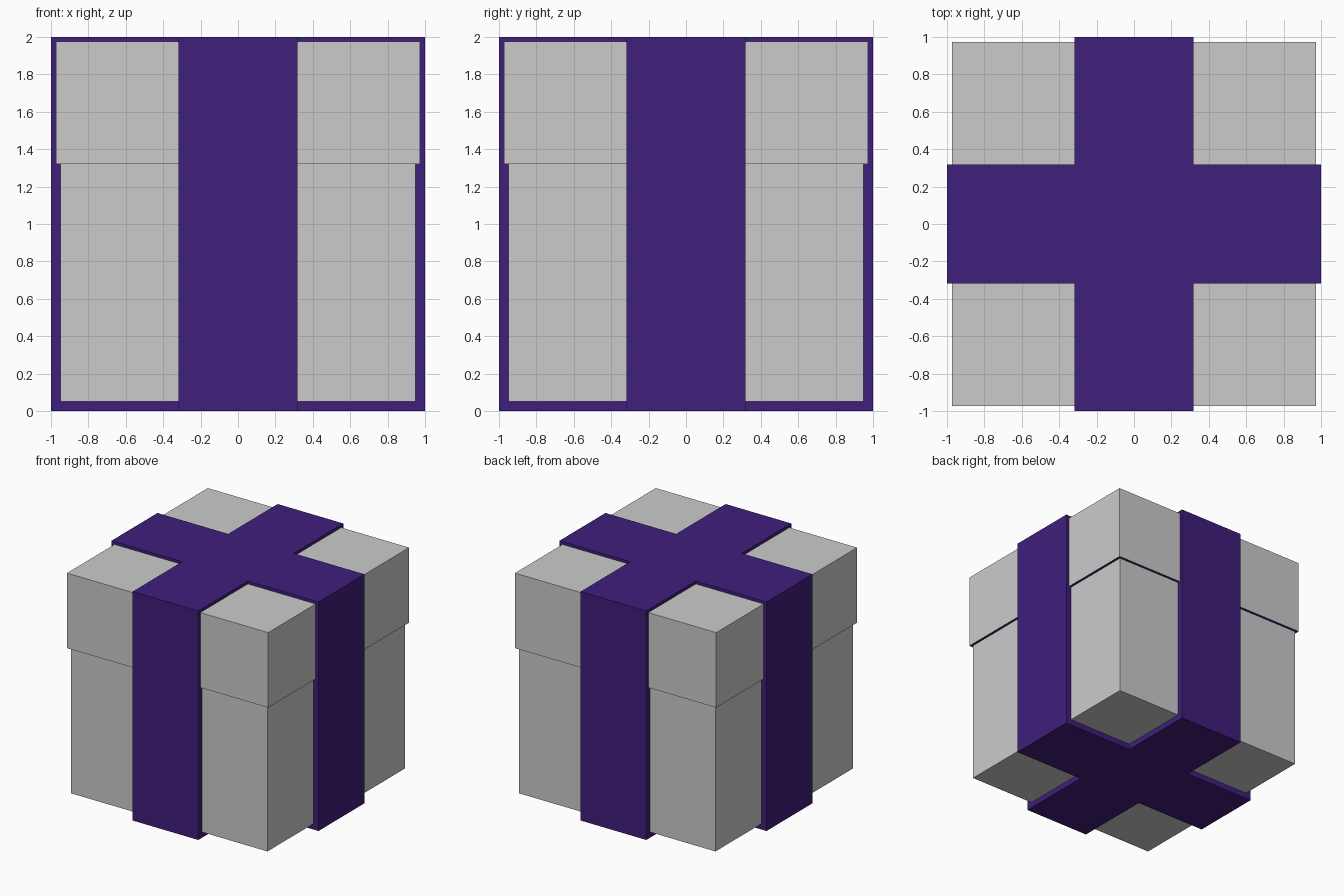
import bpy, bmesh

if "Cube" in bpy.data.objects:
    bpy.data.objects.remove(bpy.data.objects["Cube"])

purple = bpy.data.materials.new("purple_ribbon")
purple.diffuse_color = (0.05, 0.013, 0.2, 1)
purple.use_nodes = True
purple.node_tree.nodes["Principled BSDF"].inputs["Base Color"].default_value = purple.diffuse_color
grey = bpy.data.materials.new("plain_grey")
grey.diffuse_color = (0.8, 0.8, 0.8, 1)
grey.use_nodes = True
grey.node_tree.nodes["Principled BSDF"].inputs["Base Color"].default_value = grey.diffuse_color


def prism(name, outline, z0, z1, mats=()):
    """Extrude a flat outline from z0 up to z1."""
    bm = bmesh.new()
    base = bm.faces.new([bm.verts.new((x, y, z0)) for x, y in outline])
    ext = bmesh.ops.extrude_face_region(bm, geom=[base], use_keep_orig=True)
    top = [v for v in ext["geom"] if isinstance(v, bmesh.types.BMVert)]
    bmesh.ops.translate(bm, verts=top, vec=(0, 0, z1 - z0))
    bmesh.ops.recalc_face_normals(bm, faces=bm.faces)
    mesh = bpy.data.meshes.new(name)
    bm.to_mesh(mesh)
    bm.free()
    obj = bpy.data.objects.new(name, mesh)
    bpy.context.collection.objects.link(obj)
    for m in mats:
        mesh.materials.append(m)
    return obj


def square(h):
    return [(-h, -h), (h, -h), (h, h), (-h, h)]


# Box body
prism("box_body", square(0.95), 0.05, 1.32)

# Overhanging lid with a dark lip underneath
lid = prism("box_lid", square(0.972), 1.32, 1.975, (grey, purple))
for face in lid.data.polygons:
    if face.normal.z < -0.5:
        face.material_index = 1

# Crossed ribbons wrapping all six sides
w = 0.317
arm = [(w, w), (w, 1), (-w, 1)]
cross = []
for _ in range(4):
    cross += arm
    arm = [(-y, x) for x, y in arm]
prism("ribbon_cross", cross, 0, 2, (purple,))
